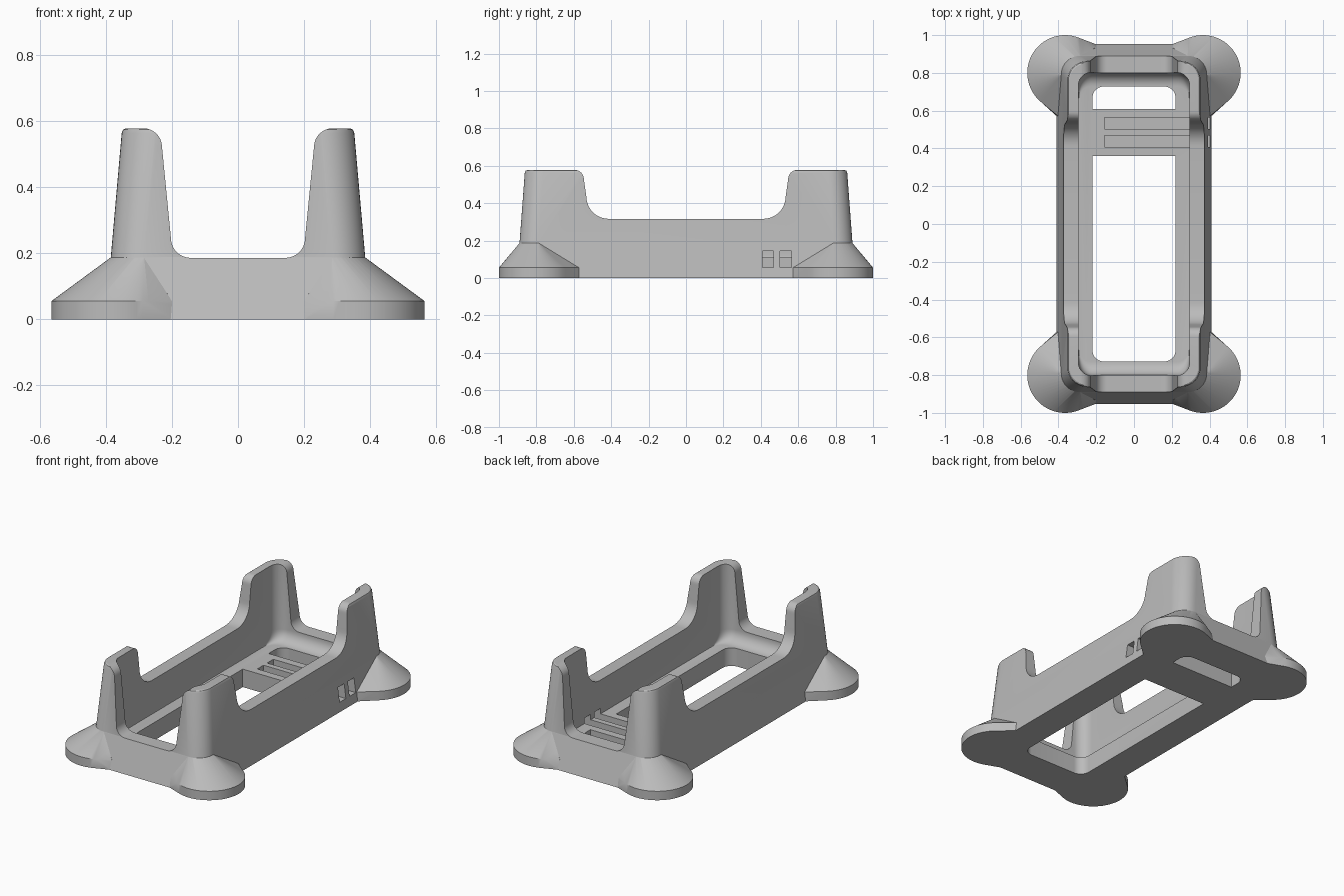
import bpy
import bmesh
from math import sin, cos, pi, radians

cube = bpy.data.objects.get("Cube")
if cube:
    bpy.data.objects.remove(cube, do_unlink=True)

TOP = 0.578      # top of the corner posts
WAIST = 0.188    # crease between flared base and posts
FLOOR = 0.11
CORNER = 0.1

grey = bpy.data.materials.new("light grey plastic")
grey.use_nodes = True
colour = (0.5, 0.5, 0.5, 1)
grey.diffuse_color = colour
grey.node_tree.nodes["Principled BSDF"].inputs["Base Color"].default_value = colour


def arc(cx, cy, r, start, end, steps):
    """Points along an arc, angles in degrees."""
    angles = [radians(start + (end - start) * i / steps) for i in range(steps + 1)]
    return [(cx + r * cos(a), cy + r * sin(a)) for a in angles]


def rounded_rect(hx, hy, r):
    pts = []
    for i, (sx, sy) in enumerate([(1, 1), (-1, 1), (-1, -1), (1, -1)]):
        pts += arc(sx * (hx - r), sy * (hy - r), r, i * 90, i * 90 + 90, 10)
    return pts


def finish(name, bm):
    bmesh.ops.recalc_face_normals(bm, faces=bm.faces[:])
    mesh = bpy.data.meshes.new(name)
    bm.to_mesh(mesh)
    bm.free()
    mesh.materials.append(grey)
    obj = bpy.data.objects.new(name, mesh)
    bpy.context.collection.objects.link(obj)
    return obj


def loft(name, rings):
    """Solid through closed rings of 3D points."""
    bm = bmesh.new()
    loops = [[bm.verts.new(p) for p in ring] for ring in rings]
    n = len(loops[0])
    for low, high in zip(loops, loops[1:]):
        for i in range(n):
            j = (i + 1) % n
            bm.faces.new((low[i], low[j], high[j], high[i]))
    bm.faces.new(loops[0][::-1])
    bm.faces.new(loops[-1])
    return finish(name, bm)


def rect_loft(name, sections):
    """Loft of rounded rectangles given as z, half x, half y, radius."""
    return loft(name, [[(x, y, z) for x, y in rounded_rect(hx, hy, r)]
                       for z, hx, hy, r in sections])


def box(name, x0, x1, y0, y1, z0, z1):
    corners = [(x0, y0), (x1, y0), (x1, y1), (x0, y1)]
    return loft(name, [[(x, y, z) for x, y in corners] for z in (z0, z1)])


def notch(w0, w1, z0, low_r, top_r):
    """Outline of a wall opening with a rounded bottom and flared rounded top."""
    half = arc(w0 - low_r, z0 + low_r, low_r, -90, 0, 10)
    half += arc(w1 + top_r, TOP - top_r, top_r, 180, 90, 8)
    half.append((w1 + top_r, TOP + 0.1))
    return half + [(-u, z) for u, z in reversed(half)]


def combine(target, tool, operation):
    mod = target.modifiers.new(tool.name, "BOOLEAN")
    mod.operation = operation
    mod.solver = "EXACT"
    mod.object = tool
    bpy.context.view_layer.objects.active = target
    bpy.ops.object.modifier_apply(modifier=mod.name)
    bpy.data.objects.remove(tool, do_unlink=True)


def foot(sx, sy):
    """Round pad blended up into a body corner."""
    pts = []
    for z, inset in ((0, 0), (0.055, 0.008)):
        pts += [(x, y, z) for x, y in arc(0.365, 0.8, 0.2, 0, 360, 64)[:-1]]
        pts += [(0.408 - inset, 0.57, z), (0.2, 0.951 - 2 * inset, z), (0.2, 0.57, z)]
    pts += [(x, y, WAIST) for x, y in arc(0.284, 0.789, CORNER, 0, 90, 12)]
    bm = bmesh.new()
    verts = [bm.verts.new((sx * x, sy * y, z)) for x, y, z in pts]
    hull = bmesh.ops.convex_hull(bm, input=verts)
    spare = {v for v in hull["geom_interior"] + hull["geom_unused"]
             if isinstance(v, bmesh.types.BMVert)}
    bmesh.ops.delete(bm, geom=list(spare), context="VERTS")
    bmesh.ops.dissolve_limit(bm, angle_limit=0.002, verts=bm.verts[:], edges=bm.edges[:])
    return finish("foot", bm)


# Tapered body with a softened rim
body = rect_loft("cradle_frame", [
    (0, 0.41, 0.953, CORNER),
    (WAIST, 0.385, 0.89, CORNER),
    (TOP - 0.015, 0.352, 0.862, CORNER),
    (TOP - 0.004, 0.348, 0.858, CORNER),
    (TOP, 0.34, 0.85, CORNER - 0.01)])

# Four corner feet
for sx in (-1, 1):
    for sy in (-1, 1):
        combine(body, foot(sx, sy), "UNION")

# Cavity with curved lower ends
fillet = [(0.18 - 0.07 * cos(t), 0.293, 0.73 + 0.07 * sin(t), 0.07)
          for t in [i * pi / 16 for i in range(9)]]
cavity = rect_loft("cavity", fillet + [(TOP + 0.2, 0.296, 0.803, 0.07)])
combine(body, cavity, "DIFFERENCE")

# Openings in the end walls and the side walls
end_cut = notch(0.203, 0.23, WAIST - 0.002, 0.06, 0.056)
side_cut = notch(0.533, 0.546, 0.316, 0.12, 0.05)
combine(body, loft("end_opening", [[(u, y, z) for u, z in end_cut] for y in (-1.2, 1.2)]),
        "DIFFERENCE")
combine(body, loft("side_opening", [[(x, u, z) for u, z in side_cut] for x in (-0.8, 0.8)]),
        "DIFFERENCE")

# Floor window, leaving a crossbar
window = rect_loft("window", [(z, 0.22, 0.728, 0.06) for z in (-0.1, 0.15)])
combine(window, box("crossbar", -0.4, 0.4, 0.36, 0.61, -0.3, 0.4), "DIFFERENCE")
combine(body, window, "DIFFERENCE")

# Two cable slots across the crossbar and out through the left wall
for y in (0.4, 0.495):
    combine(body, box("cable_slot", -0.155, 0.6, y + 0.008, y + 0.068, 0.055, 0.143),
            "DIFFERENCE")

bpy.ops.object.select_all(action="DESELECT")
body.select_set(True)
bpy.context.view_layer.objects.active = body
bpy.ops.object.shade_smooth_by_angle(angle=radians(25))
